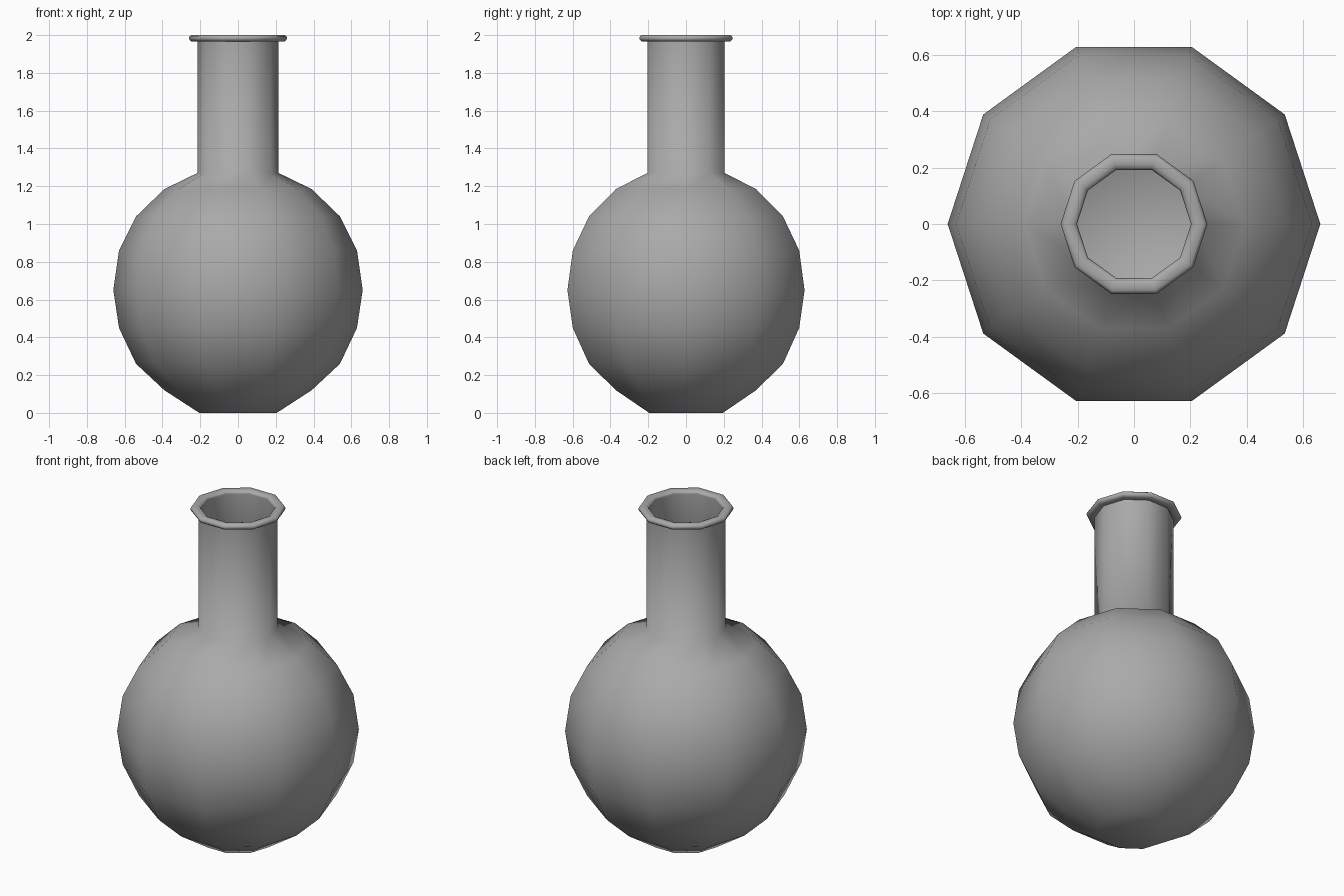
import bpy, bmesh
from math import cos, sin, pi

SIDES = 10

cube = bpy.data.objects.get("Cube")
if cube:
    bpy.data.objects.remove(cube, do_unlink=True)

grey = bpy.data.materials.new("plain grey")
grey.use_nodes = True
colour = (0.4, 0.4, 0.4, 1)
grey.diffuse_color = colour
grey.node_tree.nodes["Principled BSDF"].inputs["Base Color"].default_value = colour


def lathe(name, profile, closed=False):
    """Turn a (radius, height) profile around z; an open one gets a flat base."""
    bm = bmesh.new()
    rings = []
    for r, z in profile:
        rings.append([bm.verts.new((r * cos(2 * pi * i / SIDES),
                                    r * sin(2 * pi * i / SIDES), z))
                      for i in range(SIDES)])
    pairs = list(zip(rings, rings[1:]))
    if closed:
        pairs.append((rings[-1], rings[0]))
    else:
        bm.faces.new(rings[0][::-1])
    for low, high in pairs:
        for i in range(SIDES):
            j = (i + 1) % SIDES
            bm.faces.new((low[i], low[j], high[j], high[i]))
    for face in bm.faces:
        face.smooth = True
    mesh = bpy.data.meshes.new(name)
    bm.to_mesh(mesh)
    bm.free()
    mesh.materials.append(grey)
    obj = bpy.data.objects.new(name, mesh)
    bpy.context.collection.objects.link(obj)
    return obj


# Round body and straight neck, as one thin-walled vessel
flask = lathe("flask_body", [
    (0.205, 0), (0.39, 0.12), (0.54, 0.26), (0.63, 0.45), (0.66, 0.65),
    (0.63, 0.86), (0.54, 1.04), (0.39, 1.185), (0.215, 1.27), (0.215, 1.985)])
wall = flask.modifiers.new("glass wall", 'SOLIDIFY')
wall.thickness = 0.012
wall.offset = -1
wall.use_rim = False

# Rounded lip around the mouth
lathe("neck_rim", [
    (0.208, 1.967), (0.247, 1.967), (0.256, 1.974), (0.26, 1.984),
    (0.256, 1.994), (0.247, 2.0), (0.222, 2.0), (0.208, 1.994),
    (0.202, 1.984)], closed=True)
